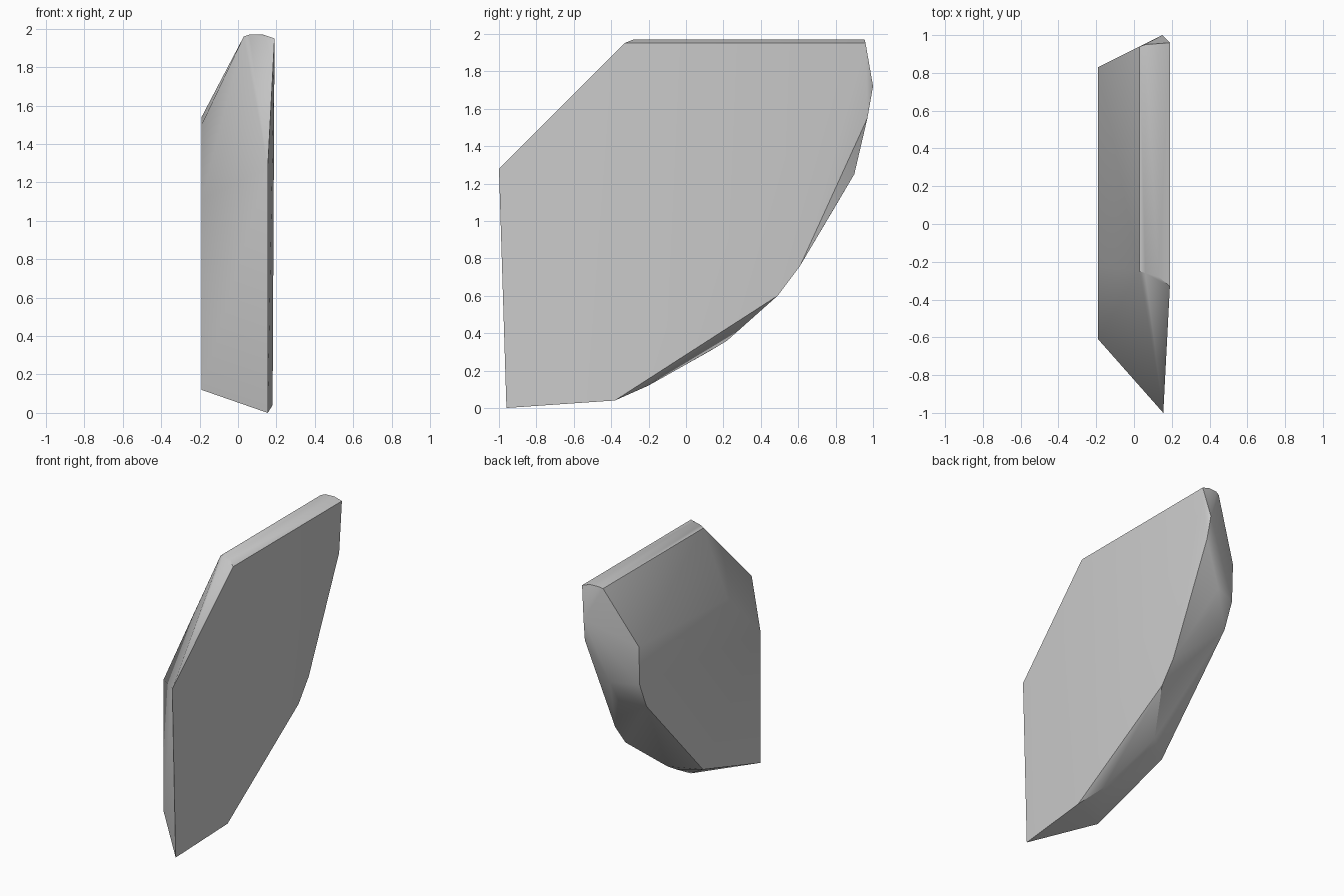
import bpy
import bmesh
import math

# Remove the default object only
default = bpy.data.objects.get("Cube")
if default:
    bpy.data.objects.remove(default, do_unlink=True)


def make_material(name, colour):
    material = bpy.data.materials.new(name)
    material.use_nodes = True
    material.diffuse_color = colour
    material.node_tree.nodes["Principled BSDF"].inputs["Base Color"].default_value = colour
    return material


def hull_object(name, points, material):
    """Wrap a faceted convex shell around the given section points."""
    bm = bmesh.new()
    for point in points:
        bm.verts.new(point)
    result = bmesh.ops.convex_hull(bm, input=bm.verts[:])
    unused = [v for v in result["geom_interior"] if isinstance(v, bmesh.types.BMVert)]
    if unused:
        bmesh.ops.delete(bm, geom=unused, context="VERTS")
    # Merge coplanar triangles into clean flat panels
    bmesh.ops.dissolve_limit(bm, angle_limit=math.radians(0.5),
                             verts=bm.verts[:], edges=bm.edges[:])
    bmesh.ops.recalc_face_normals(bm, faces=bm.faces[:])
    mesh = bpy.data.meshes.new(name)
    bm.to_mesh(mesh)
    bm.free()
    mesh.materials.append(material)
    obj = bpy.data.objects.new(name, mesh)
    bpy.context.collection.objects.link(obj)
    return obj


# Broad outer face, its outline running from the front foot over the top
outer_face = [
    (0.155, -0.96, 0), (0.155, -1, 1.28), (0.19, -0.33, 1.95),
    (0.19, 0.96, 1.95), (0.15, 1, 1.72), (0.16, 0.97, 1.55),
    (0.16, 0.61, 0.76), (0.16, 0.49, 0.6), (0.18, -0.38, 0.04),
]

# Smaller inner face, flat and parallel to the centre plane
inner_outline = [(-0.61, 0.12), (-0.61, 1.11), (-0.22, 1.5), (0.83, 1.54),
                 (0.82, 1.25), (0.74, 1.06), (0.07, 0.33)]
inner_face = [(-0.19, y, z) for y, z in inner_outline]

# Rounded top ridge, the same section at the front and back ends
ridge = []
for x, z, front, back in [(0.03, 1.96, -0.25, 0.94), (0.06, 1.97, -0.26, 0.95),
                          (0.13, 1.97, -0.28, 0.955)]:
    ridge += [(x, front, z), (x, back, z)]

# Swelling of the curved lower back edge between the two faces
belly = [(0, 0.9, 1.25), (0, 0.8, 1.08), (0, 0.22, 0.36),
         (0, 0.12, 0.3), (0.1, -0.2, 0.12)]

grey = make_material("plain grey", (0.6, 0.6, 0.6, 1))
shell = hull_object("armour_plate", outer_face + inner_face + ridge + belly, grey)

# Soft shading over the gentle bends, sharp around the faces
bpy.ops.object.select_all(action="DESELECT")
shell.select_set(True)
bpy.context.view_layer.objects.active = shell
bpy.ops.object.shade_smooth_by_angle(angle=math.radians(35))
